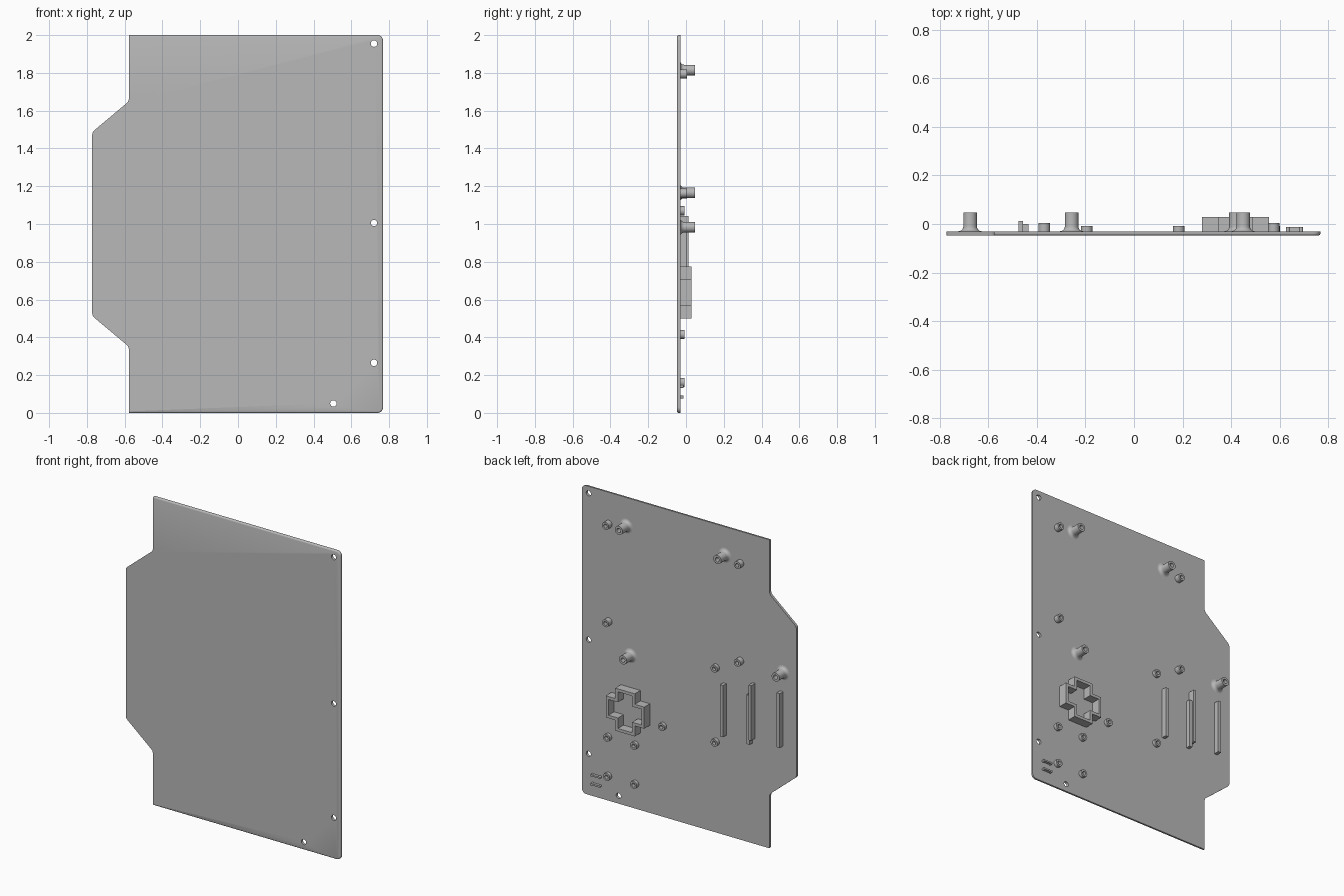
import bpy, bmesh, math

if "Cube" in bpy.data.objects:
    bpy.data.objects.remove(bpy.data.objects["Cube"])

BACK, FRONT = -0.030, -0.047      # rear and front faces of the panel

mat = bpy.data.materials.new("plain grey")
mat.diffuse_color = (0.48, 0.48, 0.48, 1)
mat.use_nodes = True
mat.node_tree.nodes["Principled BSDF"].inputs["Base Color"].default_value = mat.diffuse_color


def finish(name, bm, smooth=False):
    bmesh.ops.recalc_face_normals(bm, faces=bm.faces[:])
    me = bpy.data.meshes.new(name)
    bm.to_mesh(me)
    bm.free()
    me.materials.append(mat)
    ob = bpy.data.objects.new(name, me)
    bpy.context.collection.objects.link(ob)
    if smooth:
        bpy.ops.object.select_all(action='DESELECT')
        ob.select_set(True)
        bpy.context.view_layer.objects.active = ob
        bpy.ops.object.shade_smooth_by_angle(angle=math.radians(35))
    return ob


def prism(bm, pts, y0, y1):
    """Extrude an x/z outline from y0 to y1."""
    face = bm.faces.new([bm.verts.new((x, y0, z)) for x, z in pts])
    out = bmesh.ops.extrude_face_region(bm, geom=[face])
    for v in out["geom"]:
        if isinstance(v, bmesh.types.BMVert):
            v.co.y = y1


def circle(x, z, r, n=24, a0=0.0, a1=2 * math.pi, closed=False):
    count = n + 1 if closed else n
    return [(x + r * math.cos(a0 + (a1 - a0) * i / n),
             z + r * math.sin(a0 + (a1 - a0) * i / n)) for i in range(count)]


def lathe(name, x, z, profile, n=32):
    """Revolve (radius, height) points about an axis standing on the panel."""
    bm = bmesh.new()
    rings = [[bm.verts.new((px, BACK + h, pz)) for px, pz in circle(x, z, r, n)]
             for r, h in profile]
    for a, b in zip(rings, rings[1:]):
        for i in range(n):
            j = (i + 1) % n
            bm.faces.new((a[i], a[j], b[j], b[i]))
    bm.faces.new(rings[0])
    bm.faces.new(rings[-1])
    return finish(name, bm, True)


def bar(name, x0, x1, z0, z1, h):
    bm = bmesh.new()
    prism(bm, [(x0, z0), (x1, z0), (x1, z1), (x0, z1)], BACK - 0.002, BACK + h)
    return finish(name, bm)


# panel: side tab on the left, rounded corners on the right
R, RIGHT, LEFT, TAB = 0.03, 0.768, -0.577, -0.772
half = [(LEFT, 0.335), (LEFT - 0.004, 0.35), (LEFT - 0.012, 0.36),
        (TAB + 0.01, 0.505), (TAB + 0.003, 0.515), (TAB, 0.527)]
outline = [(LEFT, 0)]
outline += circle(RIGHT - R, R, R, 8, -math.pi / 2, 0, True)
outline += circle(RIGHT - R, 2 - R, R, 8, 0, math.pi / 2, True)
outline += [(LEFT, 2)] + [(x, 2 - z) for x, z in half] + half[::-1]
bm = bmesh.new()
prism(bm, outline, FRONT, BACK)
# softened front rim along top, right and bottom
rim = [e for e in bm.edges
       if all(abs(v.co.y - FRONT) < 1e-5 and v.co.x > LEFT - 0.001 for v in e.verts)
       and max(v.co.x for v in e.verts) > 0]
bmesh.ops.bevel(bm, geom=rim, offset=0.008, segments=3, profile=0.5, affect='EDGES')
panel = finish("panel", bm, True)

# screw holes through the panel
bm = bmesh.new()
for x, z in [(0.72, 1.955), (0.72, 1.005), (0.72, 0.265), (0.505, 0.05)]:
    prism(bm, circle(x, z, 0.017), FRONT - 0.05, BACK + 0.05)
cutter = finish("hole_cutter", bm)
cutter.hide_render = True
cutter.hide_viewport = True
mod = panel.modifiers.new("screw_holes", 'BOOLEAN')
mod.object = cutter
mod.operation = 'DIFFERENCE'
mod.solver = 'EXACT'

# tall hollow standoffs with flared feet
flare = [(0.028 + 0.020 * (1 - math.sin(a)), 0.020 * (1 - math.cos(a)))
         for a in [i * math.pi / 12 for i in range(7)]]
tall = [(0.048, -0.002)] + flare + [(0.028, 0.077), (0.014, 0.077), (0.014, 0.005)]
for x, z in [(0.45, 1.815), (-0.257, 1.815), (0.42, 0.983), (-0.675, 1.165)]:
    lathe("standoff", x, z, tall)

# short hollow bosses
for x, z, h in [(0.575, 1.795, 0.035), (-0.37, 1.793, 0.035), (0.575, 1.163, 0.035),
                (-0.37, 1.16, 0.035), (-0.195, 1.07, 0.022), (0.184, 0.59, 0.022),
                (0.577, 0.415, 0.022), (0.383, 0.415, 0.022), (-0.195, 0.589, 0.022),
                (0.577, 0.162, 0.022), (0.383, 0.162, 0.022)]:
    lathe("boss", x, z, [(0.024, -0.002), (0.024, h), (0.012, h), (0.012, 0.001)], 24)

# upright ribs
for x0, x1, z0, z1, h in [(-0.268, -0.246, 0.65, 0.985, 0.033),
                          (-0.475, -0.457, 0.685, 1.042, 0.042),
                          (-0.457, -0.435, 0.65, 0.97, 0.030),
                          (-0.676, -0.654, 0.69, 1.042, 0.036)]:
    bar("rib", x0, x1, z0, z1, h)

# small clip bars with round ends
for z in (0.14, 0.083):
    bar("clip_bar", 0.634, 0.688, z - 0.005, z + 0.005, 0.018)
    for x in (0.634, 0.688):
        lathe("clip_bar_end", x, z, [(0.008, -0.002), (0.008, 0.018)], 12)


# cross-shaped wall
def cross(h, a):
    cx, cz = 0.418, 0.638
    return [(cx + x, cz + z) for x, z in
            [(a, h), (a, a), (h, a), (h, -a), (a, -a), (a, -h),
             (-a, -h), (-a, -a), (-h, -a), (-h, a), (-a, a), (-a, h)]]


bm = bmesh.new()
loops = [[bm.verts.new((x, y, z)) for x, z in cross(h, a)]
         for h, a, y in [(0.138, 0.070, BACK - 0.002), (0.138, 0.070, BACK + 0.058),
                         (0.119, 0.051, BACK + 0.058), (0.119, 0.051, BACK - 0.002)]]
for k in range(4):
    a, b = loops[k], loops[(k + 1) % 4]
    for i in range(12):
        j = (i + 1) % 12
        bm.faces.new((a[i], a[j], b[j], b[i]))
finish("cross_wall", bm)
